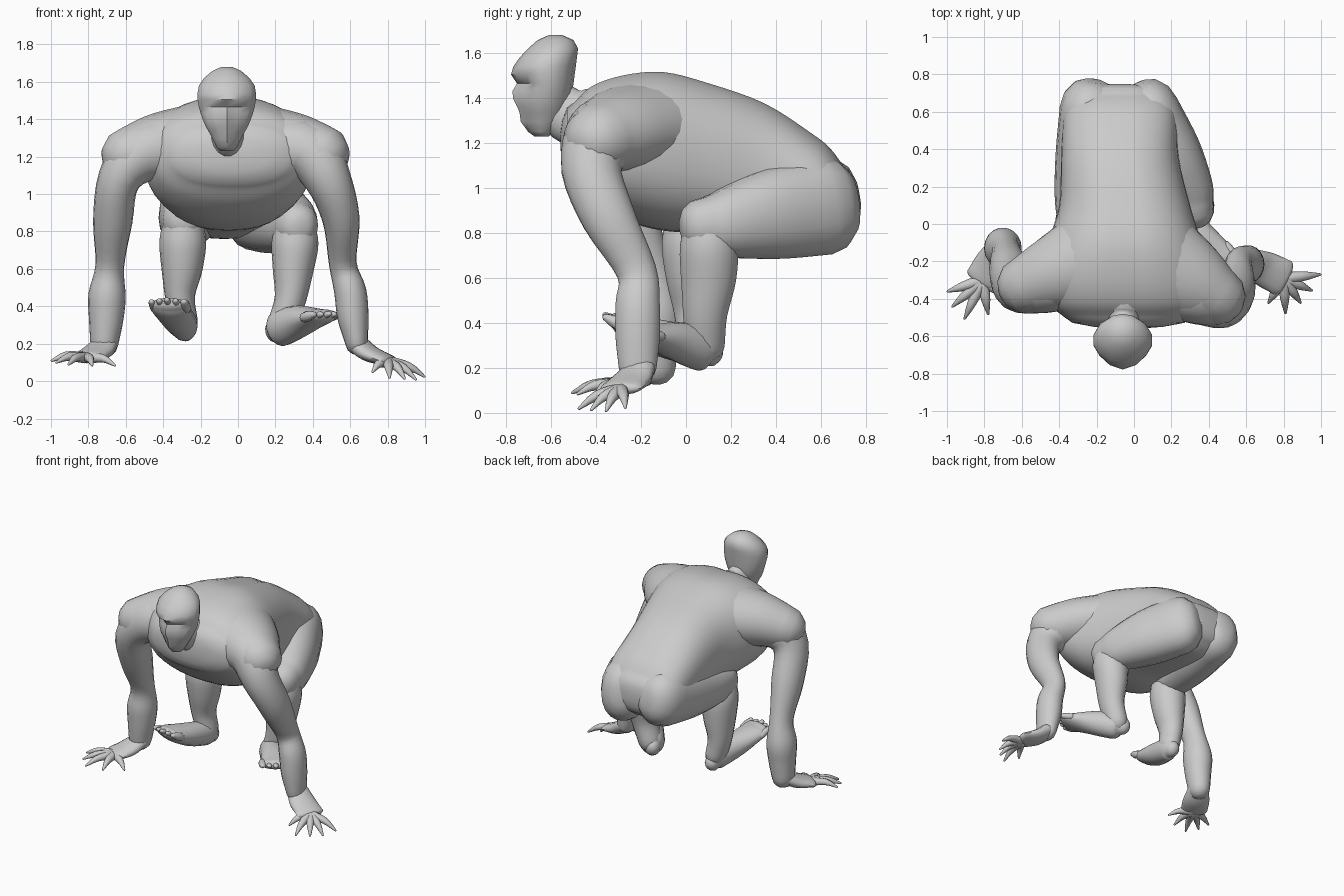
import bpy, bmesh, math
from mathutils import Vector


def loft(bm, rings):
    """Skin a list of equal point rings and close both ends."""
    loops = [[bm.verts.new(p) for p in r] for r in rings]
    n = len(loops[0])
    for a, b in zip(loops, loops[1:]):
        for i in range(n):
            bm.faces.new((a[i], a[(i + 1) % n], b[(i + 1) % n], b[i]))
    bm.faces.new(loops[0][::-1])
    bm.faces.new(loops[-1])


def spline(pts, steps):
    """Catmull-Rom samples of points that also carry radii."""
    first = [2 * u - v for u, v in zip(pts[0], pts[1])]
    last = [2 * u - v for u, v in zip(pts[-1], pts[-2])]
    p = [first] + [list(q) for q in pts] + [last]
    out = []
    for a, b, c, d in zip(p, p[1:], p[2:], p[3:]):
        for k in range(steps):
            t = k / steps
            out.append([.5 * (2 * w + (x - v) * t + (2 * v - 5 * w + 4 * x - y) * t * t
                              + (3 * w - v - 3 * x + y) * t ** 3)
                        for v, w, x, y in zip(a, b, c, d)])
    return out + [p[-2]]


def tube(bm, pts, hint=(0, 0, 1), steps=4, n=18, power=2.0, axis=None, groove=0.0, round_end=1.0, blunt=1.0):
    """Rounded-end limb through (x, y, z, side radius, other radius) points."""
    s = spline(pts, steps)
    pos = [Vector((v[0], v[1], v[2])) for v in s]
    rows = []
    for i, v in enumerate(s):
        if axis:
            tan = Vector(axis)
        else:
            tan = (pos[min(i + 1, len(s) - 1)] - pos[max(i - 1, 0)]).normalized()
        rows.append((pos[i], tan, max(v[3], .003), max(v[4], .003)))

    def cap(row, sign):
        c, t, a, b = row
        return [(c + t * (sign * round_end * min(a, b) * math.sin(q)), t,
                 a * math.cos(q) ** blunt, b * math.cos(q) ** blunt)
                for q in (.5, 1.0, 1.35)]
    rows = cap(rows[0], -1)[::-1] + rows + cap(rows[-1], 1)
    rings = []
    for c, t, a, b in rows:
        side = t.cross(Vector(hint)).normalized()
        up = side.cross(t)
        ring = []
        for k in range(n):
            q = 2 * math.pi * k / n
            x, y = math.cos(q), math.sin(q)
            x = math.copysign(abs(x) ** (2 / power), x)
            y = math.copysign(abs(y) ** (2 / power), y)
            if groove and y > 0 and abs(x) < .1:
                y *= 1 - groove
            ring.append(c + side * (a * x) + up * (b * y))
        rings.append(ring)
    loft(bm, rings)


def finish(name, bm, angle=60):
    """Turn the bmesh into a smooth-shaded object."""
    bmesh.ops.recalc_face_normals(bm, faces=bm.faces[:])
    me = bpy.data.meshes.new(name)
    bm.to_mesh(me)
    bm.free()
    ob = bpy.data.objects.new(name, me)
    bpy.context.collection.objects.link(ob)
    bpy.ops.object.select_all(action='DESELECT')
    ob.select_set(True)
    bpy.context.view_layer.objects.active = ob
    bpy.ops.object.shade_smooth_by_angle(angle=math.radians(angle))


def part(name, pts, **kw):
    bm = bmesh.new()
    tube(bm, pts, **kw)
    finish(name, bm)


Y = (0, 1, 0)

# torso: upright slices from the seat to the chest
slices = ((.70, -.075, .24, 1.10, .82), (.64, -.075, .28, 1.18, .78), (.56, -.075, .305, 1.245, .76),
          (.35, -.075, .315, 1.38, .77), (.1, -.05, .35, 1.47, .80), (-.1, -.05, .41, 1.52, .81),
          (-.28, -.05, .45, 1.505, .86), (-.42, -.04, .42, 1.455, .95), (-.5, -.03, .34, 1.38, 1.04))
part("torso", [(cx, y, (t + b) / 2, hw, (t - b) / 2) for y, cx, hw, t, b in slices],
     n=36, power=2.35, axis=(0, -1, 0), groove=.03, round_end=.35)

# shoulder masses blending the back into the arms
part("right_shoulder", [(.10, -.20, 1.27, .215, .30), (.30, -.30, 1.25, .185, .225), (.44, -.385, 1.22, .155, .16)],
     hint=Y, n=24)
part("left_shoulder", [(-.20, -.18, 1.27, .22, .28), (-.42, -.26, 1.25, .185, .205), (-.58, -.325, 1.21, .15, .155)],
     hint=Y, n=24)

# neck
part("neck", [(-.05, -.36, 1.30, .17, .15), (-.055, -.50, 1.315, .10, .13), (-.06, -.59, 1.38, .075, .105)])

# arms
part("right_arm", [(.18, -.33, 1.25, .17, .17), (.38, -.375, 1.22, .165, .17), (.48, -.42, 1.08, .125, .135),
                   (.55, -.345, .87, .10, .12), (.56, -.22, .63, .074, .09), (.60, -.215, .48, .086, .10),
                   (.615, -.215, .34, .083, .10), (.635, -.215, .20, .06, .085)], hint=Y)
part("left_arm", [(-.28, -.27, 1.25, .17, .17), (-.50, -.31, 1.22, .165, .17), (-.635, -.33, 1.08, .115, .135),
                  (-.67, -.24, .85, .105, .12), (-.685, -.15, .62, .077, .09), (-.70, -.13, .46, .10, .11),
                  (-.705, -.13, .33, .092, .10), (-.715, -.13, .20, .075, .085)], hint=Y)

# thighs with buttocks
part("right_thigh", [(.085, .61, .92, .158, .22), (.19, .38, .885, .17, .205), (.28, .19, .845, .145, .16),
                     (.31, .09, .835, .118, .125)], power=2.2, blunt=.75)
part("left_thigh", [(-.235, .61, .945, .163, .20), (-.265, .36, .90, .155, .18), (-.29, .15, .87, .135, .145),
                    (-.295, .01, .865, .115, .12)], power=2.2, blunt=.75)

# shins
part("right_shin", [(.31, .08, .85, .10, .10), (.305, .10, .74, .125, .13), (.295, .10, .6, .11, .125),
                    (.28, .085, .44, .085, .10), (.235, .085, .30, .078, .088)], hint=Y)
part("left_shin", [(-.295, 0, .87, .10, .10), (-.295, .02, .75, .125, .13), (-.30, .03, .6, .11, .12),
                   (-.31, .04, .45, .08, .095), (-.285, .05, .32, .07, .085)], hint=Y)


# hands: palm plus five tapering digits
def hand(name, palm, tips):
    bm = bmesh.new()
    tube(bm, palm, n=14)
    root = Vector(palm[-1][:3])
    for tip in tips:
        t = Vector(tip)
        a, b = root.lerp(t, .12), root.lerp(t, .6) + Vector((0, 0, .018))
        tube(bm, [(*a, .032, .03), (*b, .024, .022), (*t, .007, .007)], n=8, steps=3)
    finish(name, bm)


hand("right_hand", [(.64, -.205, .20, .075, .05), (.70, -.24, .15, .095, .045), (.80, -.29, .11, .10, .03)],
     [(.72, -.42, .05), (.81, -.475, .02), (.89, -.42, .015), (.95, -.355, .01), (.995, -.27, .025)])
hand("left_hand", [(-.71, -.13, .20, .075, .05), (-.755, -.21, .155, .095, .045), (-.81, -.30, .13, .095, .03)],
     [(-.66, -.40, .085), (-.78, -.48, .085), (-.905, -.505, .09), (-.97, -.44, .10), (-.995, -.36, .11)])


# feet: tapering foot plus five toes fanned across the front
def foot(name, pts, big):
    bm = bmesh.new()
    tube(bm, pts, n=16)
    a, b = Vector(pts[-2][:3]), Vector(pts[-1][:3])
    d = (b - a).normalized()
    side = d.cross(Vector((0, 0, 1))).normalized()
    for k in range(5):
        off = (k - 2) * .043
        r = .028 if k == big else .023
        p = b + side * off - d * .05
        q = b + side * (off * 1.03) + d * (.055 - .012 * abs(k - 2))
        tube(bm, [(*p, r, r), (*p.lerp(q, .5), r, r), (*q, r * .7, r * .6)], n=8, steps=2)
    finish(name, bm)


foot("right_foot", [(.20, .11, .27, .055, .065), (.23, .07, .285, .085, .10), (.33, -.05, .32, .09, .085),
                    (.42, -.16, .34, .10, .05), (.455, -.205, .35, .098, .035)], 4)
foot("left_foot", [(-.28, .09, .27, .05, .06), (-.285, .04, .295, .07, .085), (-.32, -.12, .335, .09, .08),
                   (-.36, -.26, .385, .105, .055), (-.37, -.31, .41, .10, .035)], 0)

# head: stacked angular rings, the front points pushed out for brow, nose and chin
head = bmesh.new()
rings = []
for z, w, back, front, ridge, socket in (
        (1.23, .035, -.61, -.665, .01, 0), (1.25, .055, -.59, -.69, .012, 0), (1.295, .078, -.55, -.715, .02, 0),
        (1.335, .10, -.53, -.725, .015, 0), (1.36, .115, -.52, -.735, .015, 0), (1.395, .13, -.51, -.735, .033, 0),
        (1.43, .143, -.505, -.732, .04, .005), (1.465, .153, -.50, -.737, .015, .022), (1.505, .16, -.495, -.752, .026, 0),
        (1.54, .16, -.49, -.75, .018, 0), (1.58, .153, -.485, -.732, .008, 0), (1.62, .125, -.48, -.70, .003, 0),
        (1.658, .08, -.50, -.66, 0, 0), (1.68, .03, -.55, -.61, 0, 0)):
    ring = []
    mid = (back + front) / 2
    for k in range(14):
        q = 2 * math.pi * k / 14
        x, y = w * math.sin(q), mid - (mid - front) * math.cos(q)
        if k == 0:
            y -= ridge
        elif k in (1, 13):
            y += socket - (ridge * .6 if z > 1.48 else 0)
        elif k in (2, 12):
            y += socket * .6
        ring.append((x - .06, y, z))
    rings.append(ring)
loft(head, rings)
finish("head", head, angle=50)
